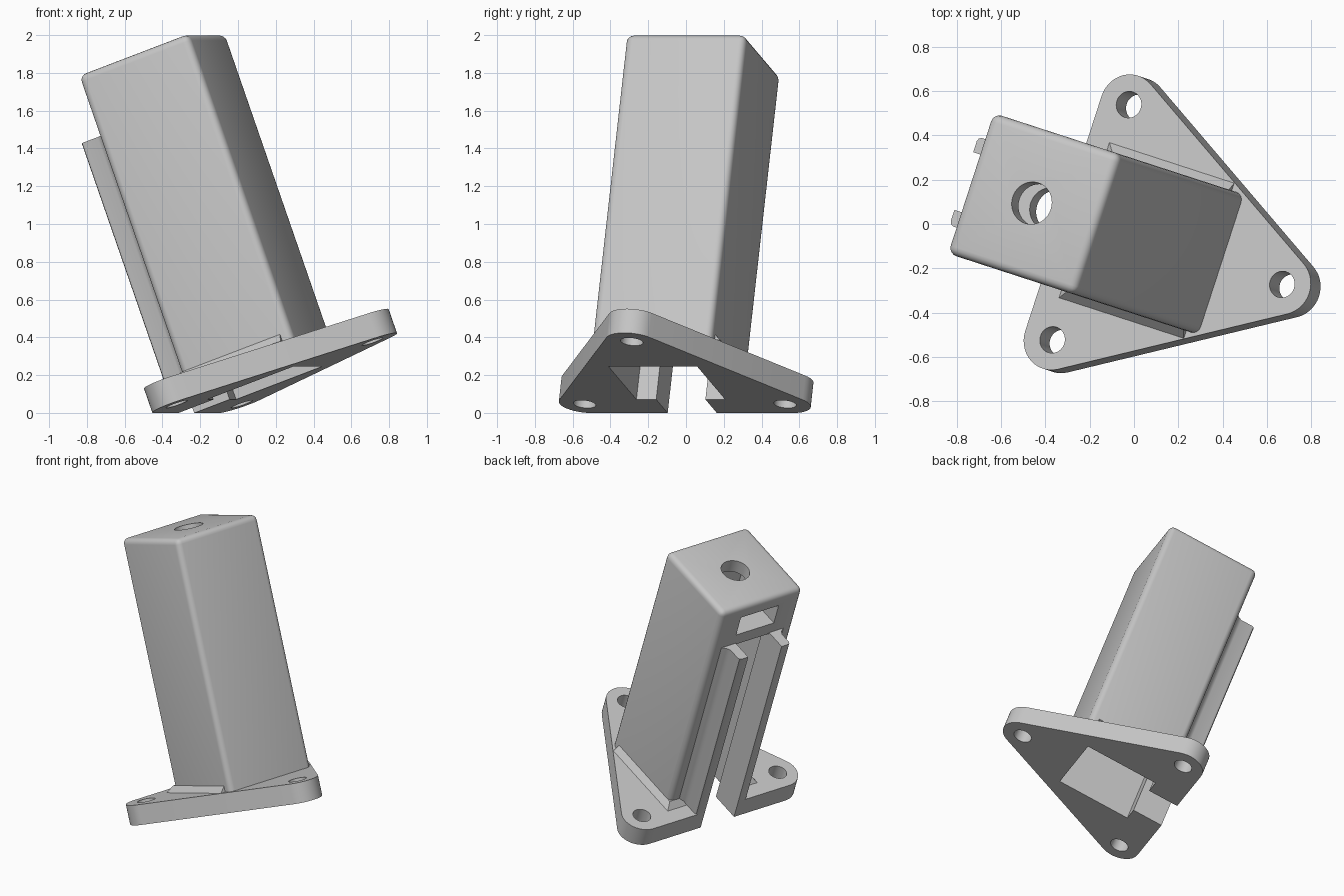
import bpy, bmesh, math
from mathutils import Matrix

cube = bpy.data.objects.get("Cube")
if cube:
    bpy.data.objects.remove(cube, do_unlink=True)

# Shared measurements, in the bracket's own upright frame
MID = -0.053                          # sideways centre line
PLATE_LOW, PLATE_TOP = 0.092, 0.228
POST_TOP, SLOT_TOP = 1.94, 1.6
BACK, FRONT, HALF = -0.11, 0.54, 0.333
BOLT_X = 0.208
TILT = Matrix.Rotation(math.radians(-18), 4, 'Z') @ Matrix.Rotation(math.radians(-20), 4, 'Y')

grey = bpy.data.materials.new("light_grey")
grey.use_nodes = True
colour = (0.56, 0.56, 0.56, 1)
grey.diffuse_color = colour
grey.node_tree.nodes["Principled BSDF"].inputs["Base Color"].default_value = colour


def prism(name, outline, low, high, top_outline=None):
    """Extrude an outline upward, optionally to a different top outline."""
    bm = bmesh.new()
    bottom = [bm.verts.new((x, y + MID, low)) for x, y in outline]
    top = [bm.verts.new((x, y + MID, high)) for x, y in top_outline or outline]
    bm.faces.new(bottom)
    bm.faces.new(top)
    n = len(bottom)
    for i in range(n):
        j = (i + 1) % n
        bm.faces.new((bottom[i], bottom[j], top[j], top[i]))
    bmesh.ops.recalc_face_normals(bm, faces=bm.faces)
    mesh = bpy.data.meshes.new(name)
    bm.to_mesh(mesh)
    bm.free()
    mesh.materials.append(grey)
    obj = bpy.data.objects.new(name, mesh)
    bpy.context.collection.objects.link(obj)
    return obj


def rect(x0, x1, half):
    return [(x0, -half), (x1, -half), (x1, half), (x0, half)]


def arc(cx, cy, radius, start, end, steps):
    angles = [math.radians(start + (end - start) * i / steps) for i in range(steps + 1)]
    return [(cx + radius * math.cos(a), cy + radius * math.sin(a)) for a in angles]


def circle(cx, cy, radius):
    return arc(cx, cy, radius, 0, 360, 40)[:-1]


def cut(obj, cutters):
    for cutter in cutters:
        mod = obj.modifiers.new("cut", 'BOOLEAN')
        mod.operation, mod.solver, mod.object = 'DIFFERENCE', 'EXACT', cutter
    bpy.context.view_layer.objects.active = obj
    for mod in list(obj.modifiers):
        bpy.ops.object.modifier_apply(modifier=mod.name)


# Cutters: cavity, back slot, nut pocket, bolt bore and screw holes
lobes = [(0.849, 0), (-0.118, 0.558), (-0.118, -0.558)]
cavity = prism("cavity_cutter", rect(-0.045, 0.463, 0.247), -0.2, SLOT_TOP)
slot = prism("slot_cutter", rect(-0.5, 0.05, 0.137), -0.2, SLOT_TOP)
nut = prism("nut_cutter", [(-0.4, -0.155), (0.3, -0.155), (0.39, 0), (0.3, 0.155), (-0.4, 0.155)],
            1.69, 1.845)
bore = prism("bore_cutter", circle(BOLT_X, 0, 0.096), 1.5, 2.1)
screws = [prism("screw_cutter", circle(x, y, 0.06), 0, 0.4) for x, y in lobes]

# Triangular base plate with rounded corners
outline = []
for i, (x, y) in enumerate(lobes):
    outline += arc(x, y, 0.137, 120 * i - 60, 120 * i + 60, 14)
plate = prism("base_plate", outline, PLATE_LOW, PLATE_TOP)
cut(plate, [cavity, slot] + screws)

# Hollow square post with rounded edges
post = prism("post", rect(BACK, FRONT, HALF), PLATE_TOP, POST_TOP)
bm = bmesh.new()
bm.from_mesh(post.data)
edges = [e for e in bm.edges if max(v.co.z for v in e.verts) > 1]
bmesh.ops.bevel(bm, geom=edges, offset=0.038, segments=4, profile=0.5, affect='EDGES')
bm.to_mesh(post.data)
bm.free()
cut(post, [cavity, slot, nut, bore])

# Small flare where the post meets the plate
collar = prism("base_flare", rect(BACK - 0.04, 0.48, HALF + 0.035), PLATE_TOP, PLATE_TOP + 0.04,
               rect(BACK, 0.48, HALF))
cut(collar, [cavity, slot])

# Pair of guide rails beside the slot
rail = [(BACK + 0.01, 0.137), (BACK + 0.01, 0.26), (BACK, 0.255), (-0.13, 0.225), (-0.155, 0.21),
        (-0.235, 0.21), (-0.249, 0.204), (-0.255, 0.19), (-0.255, 0.137)]
rails = [prism(name, [(x, y * side) for x, y in rail], PLATE_TOP, SLOT_TOP + 0.01)
         for name, side in (("rail_left", 1), ("rail_right", -1))]

for helper in [cavity, slot, nut, bore] + screws:
    bpy.data.objects.remove(helper, do_unlink=True)

# Lean the whole bracket and smooth its rounded edges
parts = [plate, post, collar] + rails
bpy.ops.object.select_all(action='DESELECT')
for part in parts:
    part.matrix_world = TILT
    part.select_set(True)
bpy.context.view_layer.objects.active = plate
bpy.ops.object.shade_smooth_by_angle(angle=math.radians(32))
